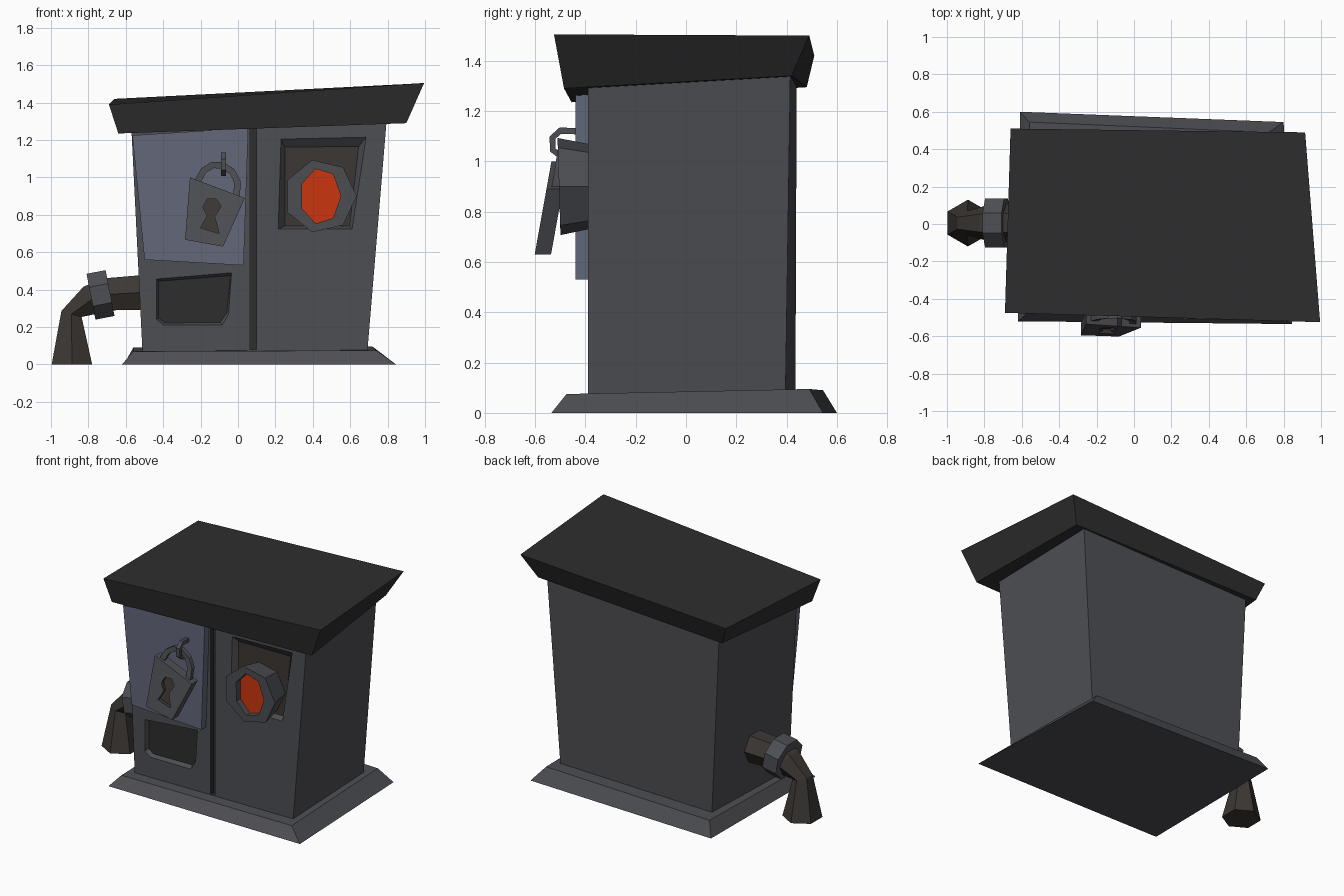
import bpy, bmesh, math
from mathutils import Vector

if "Cube" in bpy.data.objects:
    bpy.data.objects.remove(bpy.data.objects["Cube"])


def material(name, r, g, b):
    m = bpy.data.materials.new(name)
    m.diffuse_color = (r, g, b, 1)
    m.use_nodes = True
    m.node_tree.nodes["Principled BSDF"].inputs["Base Color"].default_value = m.diffuse_color
    return m


GREY = material("body_grey", 0.075, 0.077, 0.087)
BLUE = material("door_blue_grey", 0.125, 0.14, 0.195)
DARK = material("dark", 0.027, 0.027, 0.027)
BROWN = material("brown", 0.045, 0.038, 0.034)
ORANGE = material("orange", 0.6, 0.035, 0.005)


def loft(name, rings, mat=GREY, end=None, closed=False):
    """Skin a list of equal-sized point rings; the last cap may have its own material."""
    bm = bmesh.new()
    rows = [[bm.verts.new(p) for p in ring] for ring in rings]
    n = len(rows[0])
    pairs = list(zip(rows, rows[1:])) + ([(rows[-1], rows[0])] if closed else [])
    for a, b in pairs:
        for i in range(n):
            j = (i + 1) % n
            bm.faces.new((a[i], a[j], b[j], b[i]))
    if not closed:
        bm.faces.new(rows[0])
        bm.faces.new(rows[-1]).material_index = 1 if end else 0
    bmesh.ops.recalc_face_normals(bm, faces=bm.faces)
    me = bpy.data.meshes.new(name)
    bm.to_mesh(me)
    bm.free()
    me.materials.append(mat)
    if end:
        me.materials.append(end)
    ob = bpy.data.objects.new(name, me)
    bpy.context.collection.objects.link(ob)
    return ob


def cut(ob, cutter):
    """Carve a recess that keeps the cutter's materials."""
    mod = ob.modifiers.new("recess", "BOOLEAN")
    mod.operation, mod.solver, mod.object = "DIFFERENCE", "EXACT", cutter
    mod.material_mode = "TRANSFER"
    bpy.context.view_layer.objects.active = ob
    bpy.ops.object.modifier_apply(modifier=mod.name)
    bpy.data.objects.remove(cutter)


def at_y(outline, y):
    """Place an (x, z) outline at depth y (a number or a function of z)."""
    return [(x, y(z) if callable(y) else y, z) for x, z in outline]


def tube(name, path, radii, side, sides=6, squash=1.0, mat=GREY, spin=0.0):
    """Sweep a polygon along a planar path; side is the plane's normal."""
    pts, side, rings = [Vector(p) for p in path], Vector(side), []
    for i, p in enumerate(pts):
        t = (pts[min(i + 1, len(pts) - 1)] - pts[max(i - 1, 0)]).normalized()
        up = t.cross(side).normalized()
        ring = []
        for k in range(sides):
            a = 2 * math.pi * k / sides + spin
            ring.append(p + radii[i] * (math.cos(a) * squash * side + math.sin(a) * up))
        rings.append(ring)
    return loft(name, rings, mat)


# Plinth, cabinet and roof: crooked tapered boxes (front-left, front-right, back-right, back-left)
loft("plinth", [
    [(-.62, -.52, 0), (.845, -.535, 0), (.80, .545, 0), (-.61, .60, 0)],
    [(-.56, -.465, .07), (.74, -.475, .075), (.72, .49, .095), (-.56, .545, .09)]])
body = loft("cabinet", [
    [(-.51, -.39, .05), (.69, -.39, .05), (.675, .395, .05), (-.50, .435, .05)],
    [(-.57, -.39, 1.26), (.795, -.39, 1.31), (.765, .415, 1.36), (-.56, .44, 1.31)]])
loft("roof", [
    [(-.64, -.455, 1.235), (.90, -.485, 1.29), (.83, .42, 1.34), (-.61, .48, 1.295)],
    [(-.69, -.475, 1.39), (.995, -.525, 1.505), (.915, .49, 1.50), (-.66, .51, 1.42)]], DARK)

# Recesses in the front: window, coin tray and the vertical seam
window = [(.23, 1.205), (.685, 1.215), (.61, .725), (.215, .725)]
window_in = [(.25, 1.163), (.645, 1.165), (.597, .74), (.25, .74)]
tray = [(-.435, .457), (-.035, .49), (-.05, .27), (-.085, .21), (-.395, .21), (-.435, .24)]
tray_in = [(-.425, .445), (-.04, .475), (-.06, .275), (-.095, .225), (-.39, .222), (-.425, .25)]
seam = [(.065, .08), (.10, .08), (.10, 1.35), (.065, 1.35)]
for outer, inner, depth, mat, end in ((window, window_in, .04, GREY, BROWN),
                                      (tray, tray_in, .03, GREY, DARK),
                                      (seam, seam, .03, DARK, DARK)):
    cut(body, loft("cutter", [at_y(outer, -.43), at_y(outer, -.39), at_y(inner, -.39 + depth)], mat, end))

# Door panel
door = [(-.50, .56), (.03, .53), (.055, 1.265), (-.565, 1.225)]
loft("door_panel", [at_y(door, -.38), at_y(door, -.44)], BLUE)


# Seven-sided lamp with a recessed lens
def heptagon(rx, rz, y):
    ring = [(.44 + rx * math.cos(k * math.tau / 7), .90 + rz * math.sin(k * math.tau / 7)) for k in range(7)]
    return at_y(ring, y)


def lamp_front(z):
    return -.505 - .03 * (z - .9)


loft("lamp", [heptagon(.165, .165, -.345), heptagon(.195, .198, lamp_front),
              heptagon(.11, .15, lamp_front), heptagon(.11, .15, -.46)], GREY, ORANGE)


# Padlock leaning out at the bottom
def lean(offset):
    return lambda z: -.535 - .18 * (1.0 - z) + offset


lock = [(-.257, 1.0), (.037, .89), (-.08, .63), (-.283, .667)]
padlock = loft("padlock", [at_y(lock, lean(0)), at_y(lock, lean(.065))])
keyhole = [(-.20, .73), (-.165, .795), (-.188, .84), (-.165, .885), (-.115, .885),
           (-.09, .845), (-.125, .79), (-.10, .70)]
cut(padlock, loft("cutter", [at_y(keyhole, lean(-.02)), at_y(keyhole, lean(.025))], BROWN))

arc = [(-.21, .94), (-.212, .985), (-.185, 1.035), (-.135, 1.067), (-.08, 1.063),
       (-.03, 1.03), (-.003, .975), (-.008, .89)]
tube("padlock_shackle", at_y(arc, lean(.033)), [.025] * len(arc), (0, 1, 0), 4, .8, spin=math.pi / 4)
staple = [(-.43, 1.12), (-.50, 1.122), (-.53, 1.095), (-.53, 1.045), (-.495, 1.02), (-.43, 1.02)]
tube("staple", [(-.078, y, z) for y, z in staple], [.018] * 6, (1, 0, 0), 4, spin=math.pi / 4)

# Bent outlet pipe on the left with a collar
tube("outlet_pipe", [(-.42, .005, .39), (-.70, .005, .375), (-.785, .005, .345), (-.89, .005, .27), (-.888, .005, 0)],
     [.11, .10, .095, .065, .125], (0, 1, 0), 6, mat=BROWN)
# Level the pipe's end with the ground
pipe = bpy.data.objects["outlet_pipe"].data
for v in list(pipe.vertices)[-6:]:
    v.co.z = 0
tube("pipe_collar", [(-.786, .005, .362), (-.684, .005, .382)], [.135, .135], (0, 1, 0), 8, 1.05, spin=math.pi / 8)
